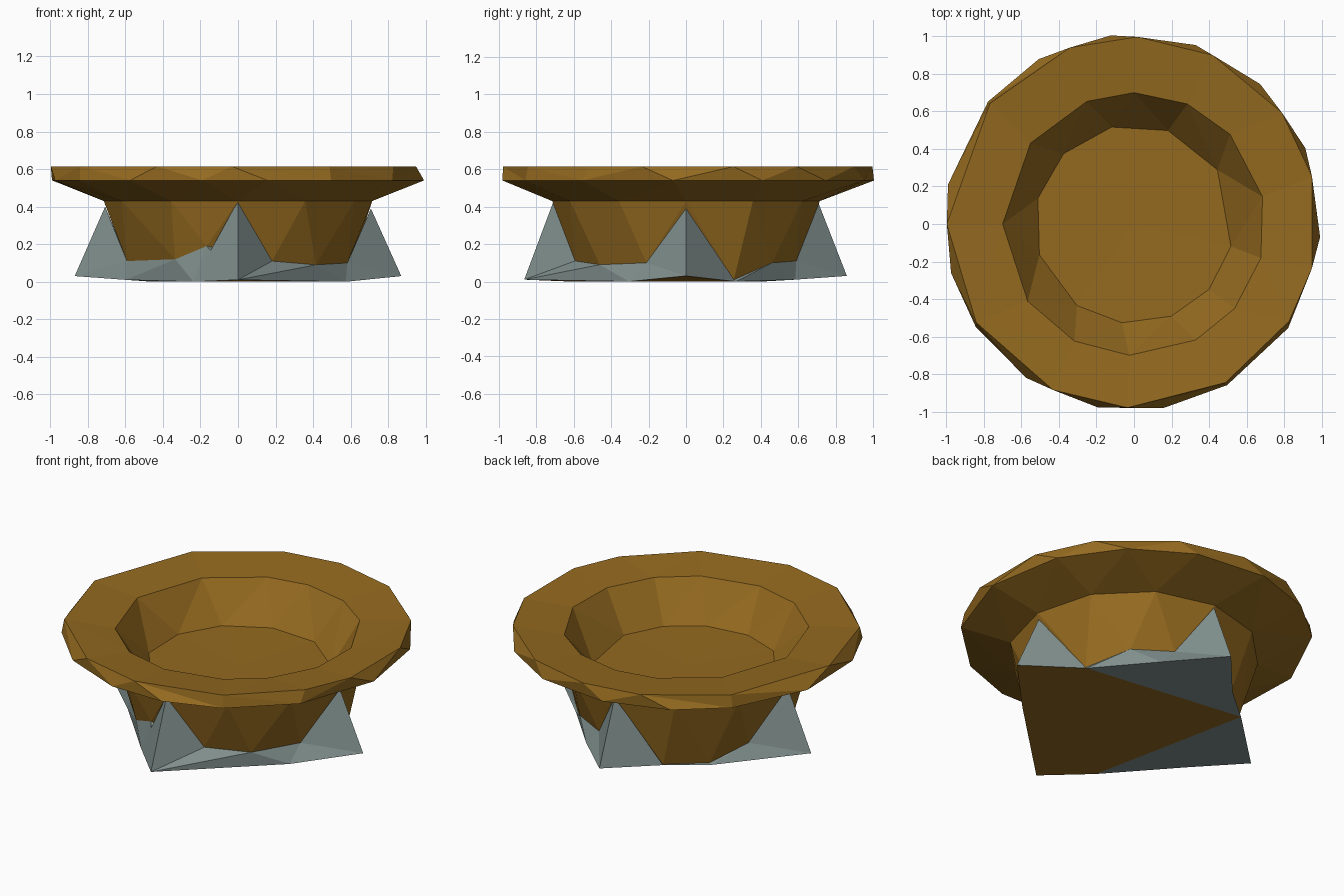
import bpy, bmesh, math

if "Cube" in bpy.data.objects:
    bpy.data.objects.remove(bpy.data.objects["Cube"])


def material(name, rgb):
    m = bpy.data.materials.new(name)
    m.diffuse_color = (*rgb, 1)
    m.use_nodes = True
    m.node_tree.nodes["Principled BSDF"].inputs["Base Color"].default_value = m.diffuse_color
    return m


BROWN = material("bronze brown", (0.296, 0.143, 0.014))
GREY = material("stone grey", (0.215, 0.275, 0.265))


def polar(a, r, z):
    return (r * math.cos(math.radians(a)), r * math.sin(math.radians(a)), z)


def ring(bm, pts):
    """Sorted list of (angle, vertex) from (angle, radius, height)."""
    return [(p[0], bm.verts.new(polar(*p))) for p in sorted(pts)]


def level(angles, r, z, shift=0):
    """Ring at one height, pushed slightly to the back left by shift."""
    return [(a, r + shift * math.cos(math.radians(a - 135)), z) for a in angles]


def stitch(bm, a, b):
    """Triangle strip between two rings with different vertex counts."""
    n, m, i, j = len(a), len(b), 0, 0
    ang = lambda q, k: q[k % len(q)][0] + 360 * (k // len(q))
    while i < n or j < m:
        va, vb = a[i % n][1], b[j % m][1]
        if j >= m or (i < n and ang(a, i + 1) <= ang(b, j + 1)):
            i += 1
            bm.faces.new((va, a[i % n][1], vb))
        else:
            j += 1
            bm.faces.new((va, b[j % m][1], vb))


def fan(bm, r, z):
    c = bm.verts.new((0, 0, z))
    for k in range(len(r)):
        bm.faces.new((r[k][1], r[(k + 1) % len(r)][1], c))


def finish(bm, name, mats):
    bmesh.ops.recalc_face_normals(bm, faces=bm.faces[:])
    me = bpy.data.meshes.new(name)
    bm.to_mesh(me)
    bm.free()
    for m in mats:
        me.materials.append(m)
    ob = bpy.data.objects.new(name, me)
    bpy.context.collection.objects.link(ob)
    return ob


# Lower edge of the bowl wall, where it meets the base
wall_foot = [(24, .63, .01), (48, .62, .10), (72, .62, .11), (113, .62, .01),
             (138, .60, .01), (160, .62, .10), (200, .63, .11), (238, .63, .12),
             (255, .645, .19), (287, .62, .11), (312, .62, .09), (340, .62, .10)]

# Bowl: wall, flared underside, rim, hollow and floor
bm = bmesh.new()
rings = [ring(bm, p) for p in (
    wall_foot,
    level(range(0, 360, 30), .715, .43),
    level((24, 48, 71, 97, 120, 140, 168, 195, 213, 235, 259, 279, 300, 326, 356), 1.003, .54, .012),
    level((15, 37, 65, 89, 110, 140, 180, 212, 244, 268, 300, 328, 346), .988, .615, .013),
    level((12, 43, 66, 90, 111, 142, 180, 216, 243, 268, 298, 320, 345), .70, .587),
    level((33, 70, 103, 135, 165, 198, 235, 263, 292, 319, 347), .53, .355))]
for lo, hi in zip(rings, rings[1:]):
    stitch(bm, lo, hi)
fan(bm, rings[0], .10)
fan(bm, rings[-1], .35)
finish(bm, "bowl", [BROWN])

# Base: diamond shaped ledge rising to the wall, with a partly brown underside
outline = [(0, .87, .03), (25, .635, 0), (64, .65, .01), (90, .86, .03),
           (113, .63, .01), (138, .61, 0), (180, .87, .03), (202, .645, .01),
           (249, .665, 0), (270, .865, .01), (332, .65, 0)]
bm = bmesh.new()
outer, inner = ring(bm, outline), ring(bm, wall_foot)
stitch(bm, outer, inner)
fan(bm, inner, .08)
at = dict(outer)
for angles, index in (((0, 25, 138, 249, 270, 332), 1),
                      ((25, 64, 90, 113, 138), 0),
                      ((138, 180, 202, 249), 0)):
    bm.faces.new([at[a] for a in angles]).material_index = index
finish(bm, "base", [GREY, BROWN])

# Four pointed corner fins leaning on the wall
spots = {p[0]: p for p in wall_foot + outline}
for name, a, left, right, top in (("right", 0, 340, 24, .39), ("back", 90, 72, 113, .42),
                                  ("left", 180, 160, 200, .40), ("front", 270, 249, 287, .43)):
    bm = bmesh.new()
    v = [bm.verts.new(polar(*p)) for p in
         ((a, .708, top), spots[a], spots[left], spots[right])]
    for f in ((0, 1, 2), (0, 1, 3), (0, 2, 3), (1, 2, 3)):
        bm.faces.new([v[k] for k in f])
    finish(bm, name + "_fin", [GREY])
